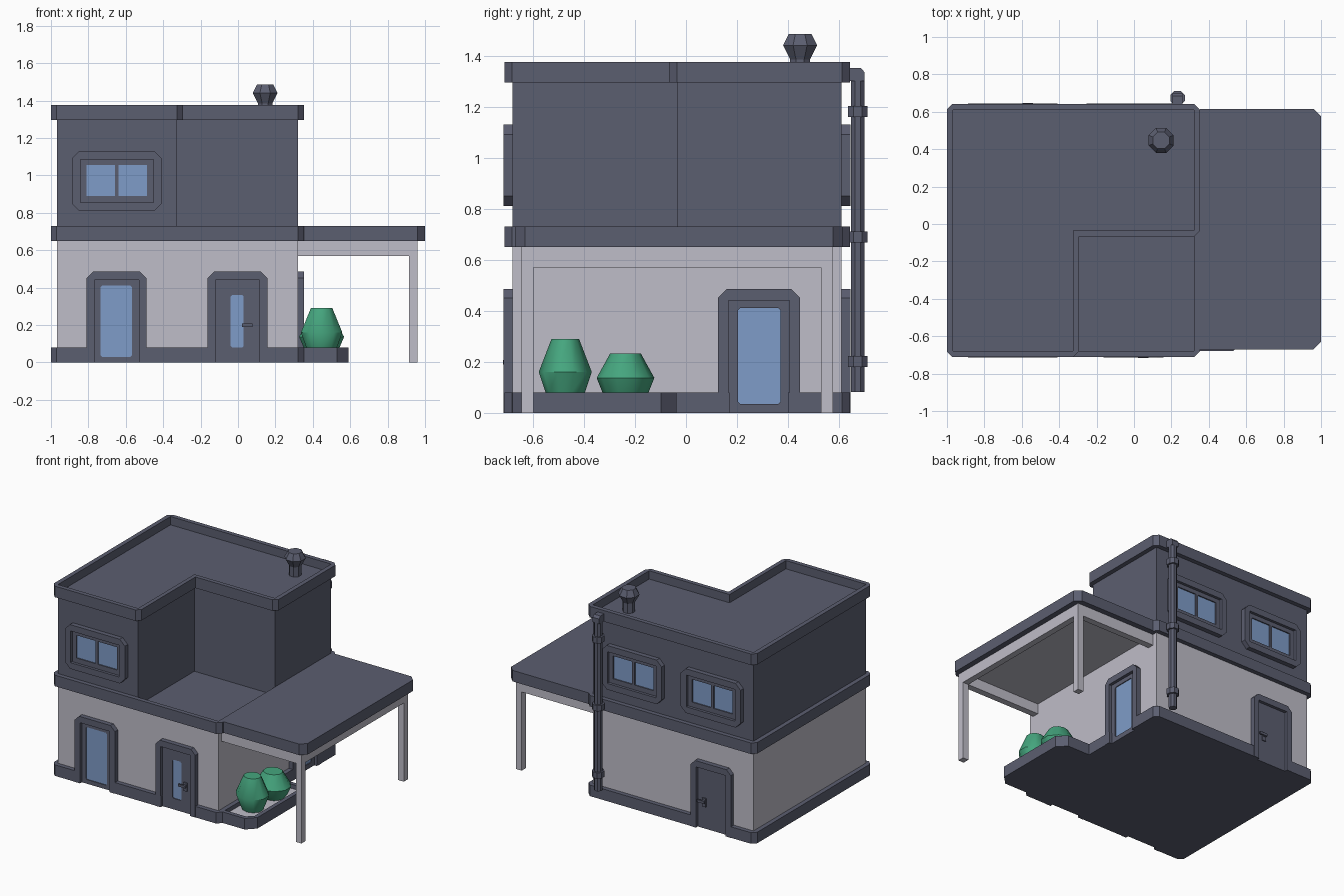
import bpy, bmesh, math
from mathutils import Matrix, Vector

if "Cube" in bpy.data.objects:
    bpy.data.objects.remove(bpy.data.objects["Cube"])


def material(name, rgb):
    m = bpy.data.materials.new(name)
    m.diffuse_color = (*rgb, 1)
    m.use_nodes = True
    m.node_tree.nodes["Principled BSDF"].inputs["Base Color"].default_value = m.diffuse_color
    return m


SLATE = material("slate grey", (0.105, 0.112, 0.162))
PALE = material("pale plaster", (0.52, 0.51, 0.58))
GLASS = material("blue glass", (0.212, 0.333, 0.578))
GREEN = material("leaf green", (0.06, 0.38, 0.21))


def finish(name, bm, mat):
    bmesh.ops.remove_doubles(bm, verts=bm.verts, dist=1e-5)
    bmesh.ops.recalc_face_normals(bm, faces=bm.faces)
    me = bpy.data.meshes.new(name)
    bm.to_mesh(me)
    bm.free()
    me.materials.append(mat)
    ob = bpy.data.objects.new(name, me)
    bpy.context.collection.objects.link(ob)
    return ob


def plate(name, loops, z0, z1, mat, place=Matrix()):
    """Extruded flat outline; loops after the first are holes."""
    cu = bpy.data.curves.new(name, 'CURVE')
    cu.dimensions, cu.fill_mode, cu.extrude = '2D', 'BOTH', (z1 - z0) / 2
    for pts in loops:
        sp = cu.splines.new('POLY')
        sp.points.add(len(pts) - 1)
        for p, (x, y) in zip(sp.points, pts):
            p.co = (x, y, 0, 1)
        sp.use_cyclic_u = True
    tmp = bpy.data.objects.new("tmp", cu)
    bpy.context.collection.objects.link(tmp)
    bpy.context.view_layer.update()
    me = bpy.data.meshes.new_from_object(tmp.evaluated_get(bpy.context.evaluated_depsgraph_get()))
    bpy.data.objects.remove(tmp)
    bm = bmesh.new()
    bm.from_mesh(me)
    bpy.data.meshes.remove(me)
    bm.transform(place @ Matrix.Translation((0, 0, (z0 + z1) / 2)))
    for f in bm.faces:
        f.material_index, f.smooth = 0, False
    return finish(name, bm, mat)


def lathe(name, profile, centre, mat, sides=8, sx=1.0):
    """Stack of (radius, z) rings, capped at both ends."""
    bm = bmesh.new()
    rings = []
    for r, z in profile:
        angs = [2 * math.pi * (i + 0.5) / sides for i in range(sides)]
        rings.append([bm.verts.new((centre[0] + r * sx * math.cos(a),
                                    centre[1] + r * math.sin(a), z)) for a in angs])
    for a, b in zip(rings, rings[1:]):
        for i in range(sides):
            j = (i + 1) % sides
            bm.faces.new((a[i], a[j], b[j], b[i]))
    bm.faces.new(rings[0])
    bm.faces.new(rings[-1])
    return finish(name, bm, mat)


def rect(x0, y0, x1, y1):
    return [(x0, y0), (x1, y0), (x1, y1), (x0, y1)]


def chamfer(pts, c):
    """Cut the convex corners of a counter-clockwise outline."""
    out = []
    for i, p in enumerate(pts):
        p, a, b = Vector(p), Vector(pts[i - 1]), Vector(pts[(i + 1) % len(pts)])
        u, v = (a - p).normalized(), (b - p).normalized()
        if u.x * v.y - u.y * v.x < -1e-6:
            out += [tuple(p + u * c), tuple(p + v * c)]
        else:
            out.append(tuple(p))
    return out


def facade(along, origin):
    """Local x runs along the wall, y goes up, z points outward."""
    x, y = Vector(along), Vector((0, 0, 1))
    m = Matrix((x, y, x.cross(y))).transposed().to_4x4()
    return Matrix.Translation(origin) @ m


X0, X1, Y0, Y1, T = -0.968, 0.32, -0.68, 0.61, 0.032
FRONT = facade((1, 0, 0), (0, Y0, 0))
RIGHT = facade((0, 1, 0), (X1, 0, 0))
BACK = facade((-1, 0, 0), (0, Y1, 0))

# Plinth, notched where the doors stand
base = chamfer(rect(X0 - T, Y0 - T, X1 + T, Y1 + T), 0.03)
base = (base[:2] + [(-0.77, Y0 - T), (-0.77, Y0), (-0.53, Y0), (-0.53, Y0 - T),
                    (-0.12, Y0 - T), (-0.12, Y0), (0.115, Y0), (0.115, Y0 - T)]
        + base[2:4] + [(X1 + T, 0.17), (X1, 0.17), (X1, 0.40), (X1 + T, 0.40)]
        + base[4:6] + [(-0.53, Y1 + T), (-0.53, Y1), (-0.77, Y1), (-0.77, Y1 + T)] + base[6:])
plate("plinth", [base], 0, 0.08, SLATE)

# Ground floor, terrace and band
walls = rect(X0, Y0, X1, Y1)
plate("ground_floor_walls", [walls], 0.08, 0.655, PALE)
plate("terrace_floor", [walls], 0.655, 0.672, SLATE)
plate("floor_band", [chamfer(rect(X0 - T, Y0 - T, X1 + T, Y1 + T), 0.03), walls], 0.65, 0.73, SLATE)

# L-shaped upper floor with roof parapet
ell = [(X0, Y0), (-0.325, Y0), (-0.325, -0.035), (X1, -0.035), (X1, Y1), (X0, Y1)]
ell_out = [(X0 - T, Y0 - T), (-0.295, Y0 - T), (-0.295, -0.066), (X1 + T, -0.066),
           (X1 + T, Y1 + T), (X0 - T, Y1 + T)]
plate("upper_floor_walls", [ell], 0.66, 1.315, SLATE)
plate("roof_parapet", [chamfer(ell_out, 0.03), ell], 1.295, 1.375, SLATE)

# Canopy with beams and posts
can = rect(X1 + T, -0.67, 1.0, 0.615)
can = can[:1] + [(0.96, -0.67), (1, -0.63), (1, 0.575), (0.96, 0.615)] + can[3:]
plate("canopy_roof", [can], 0.65, 0.73, SLATE)
plate("canopy_ceiling", [rect(X1, -0.645, 0.96, 0.575)], 0.643, 0.65, PALE)
for i, y in enumerate((-0.645, 0.528)):
    plate(f"canopy_side_beam_{i}", [rect(X1, y, 0.915, y + 0.047)], 0.57, 0.65, PALE)
    plate(f"canopy_post_{i}", [rect(0.915, y, 0.96, y + 0.047)], 0, 0.65, PALE)
plate("canopy_end_beam", [rect(0.915, -0.598, 0.96, 0.528)], 0.57, 0.65, PALE)

# Planter with two shrubs
px, p0, p1 = X1 + T, Y0, -0.038
bed = [(px, p0), (0.53, p0), (0.59, p0 + 0.06), (0.59, p1 - 0.06), (0.53, p1), (px, p1)]
hole = [(px, p0 + 0.03), (0.518, p0 + 0.03), (0.56, p0 + 0.072),
        (0.56, p1 - 0.072), (0.518, p1 - 0.03), (px, p1 - 0.03)]
plate("planter_rim", [bed, hole], 0, 0.08, SLATE)
plate("planter_bottom", [hole], 0, 0.02, SLATE)
plate("planter_bed", [hole], 0.02, 0.05, PALE)
for n, y, sx, prof in (
        ("tall_shrub", -0.473, 1.12, [(0.065, 0.05), (0.077, 0.08), (0.104, 0.16), (0.054, 0.29)]),
        ("low_shrub", -0.237, 1.12, [(0.07, 0.05), (0.09, 0.08), (0.113, 0.137), (0.06, 0.233)])):
    ob = lathe(n, prof, (0.447, y), GREEN, 10, sx)
    bpy.context.view_layer.objects.active = ob
    ob.select_set(True)
    bpy.ops.object.shade_smooth_by_angle(angle=math.radians(40))
    ob.select_set(False)


def door(name, place, a, b, glass=None, handle=None):
    i0, i1, h, c = a + 0.042, b - 0.042, 0.485, 0.035
    frame = [(a, 0), (a, h - c), (a + c, h), (b - c, h), (b, h - c), (b, 0),
             (i1, 0), (i1, 0.44), (i0, 0.44), (i0, 0)]
    plate(name + "_frame", [frame], 0, 0.034, SLATE, place)
    leaf = [rect(i0, 0, i1, 0.44)]
    if glass:
        pane = chamfer(rect(*glass), 0.008)
        leaf.append(pane)
        plate(name + "_glass", [pane], 0, 0.006, GLASS, place)
    plate(name + "_leaf", leaf, 0, 0.012, SLATE, place)
    if handle:
        plate(name + "_handle_plate", [rect(handle - 0.014, 0.16, handle + 0.014, 0.222)],
              0.01, 0.02, SLATE, place)
        plate(name + "_handle_stem", [rect(handle - 0.01, 0.19, handle + 0.01, 0.208)],
              0.02, 0.03, SLATE, place)
        plate(name + "_handle_lever", [rect(handle - 0.045, 0.19, handle + 0.012, 0.208)],
              0.026, 0.037, SLATE, place)


def window(name, place, a):
    b = a + 0.48
    inner = rect(a + 0.045, 0.855, b - 0.045, 1.085)
    plate(name + "_frame", [chamfer(rect(a, 0.81, b, 1.13), 0.04), inner], 0, 0.034, SLATE, place)
    panes = [rect(x, 0.89, x + 0.152, 1.055) for x in (a + 0.078, a + 0.25)]
    plate(name + "_sash", [inner] + panes, 0, 0.014, SLATE, place)
    for k, p in enumerate(panes):
        plate(f"{name}_pane_{k}", [p], 0, 0.006, GLASS, place)


# Doors and windows
door("front_glass_door", FRONT, -0.81, -0.488, (-0.735, 0.03, -0.568, 0.41))
door("front_door", FRONT, -0.163, 0.157, (-0.04, 0.08, 0.03, 0.36), 0.066)
door("side_glass_door", RIGHT, 0.125, 0.447, (0.204, 0.035, 0.37, 0.41))
# the back facade runs along -x
door("back_door", BACK, 0.488, 0.81, None, 0.585)
window("front_window", FRONT, -0.888)
window("back_window_a", BACK, 0.408)
window("back_window_b", BACK, -0.225)

# Flue on the roof
lathe("flue", [(0.042, 1.3), (0.042, 1.385), (0.072, 1.44), (0.048, 1.485)], (0.145, 0.447), SLATE)

# Drainpipe with collars and elbow
pipe = (0.233, 0.673)
lathe("drainpipe", [(0.028, 0.082), (0.028, 1.31)], pipe, SLATE)
for i, z in enumerate((0.18, 0.668, 1.16)):
    lathe(f"pipe_collar_{i}", [(0.042, z), (0.042, z + 0.042)], pipe, SLATE)
elbow = [(0.63, 1.30), (0.699, 1.30), (0.699, 1.335), (0.685, 1.352), (0.63, 1.352)]
plate("pipe_elbow", [elbow], pipe[0] - 0.026 - X1, pipe[0] + 0.026 - X1, SLATE, RIGHT)
